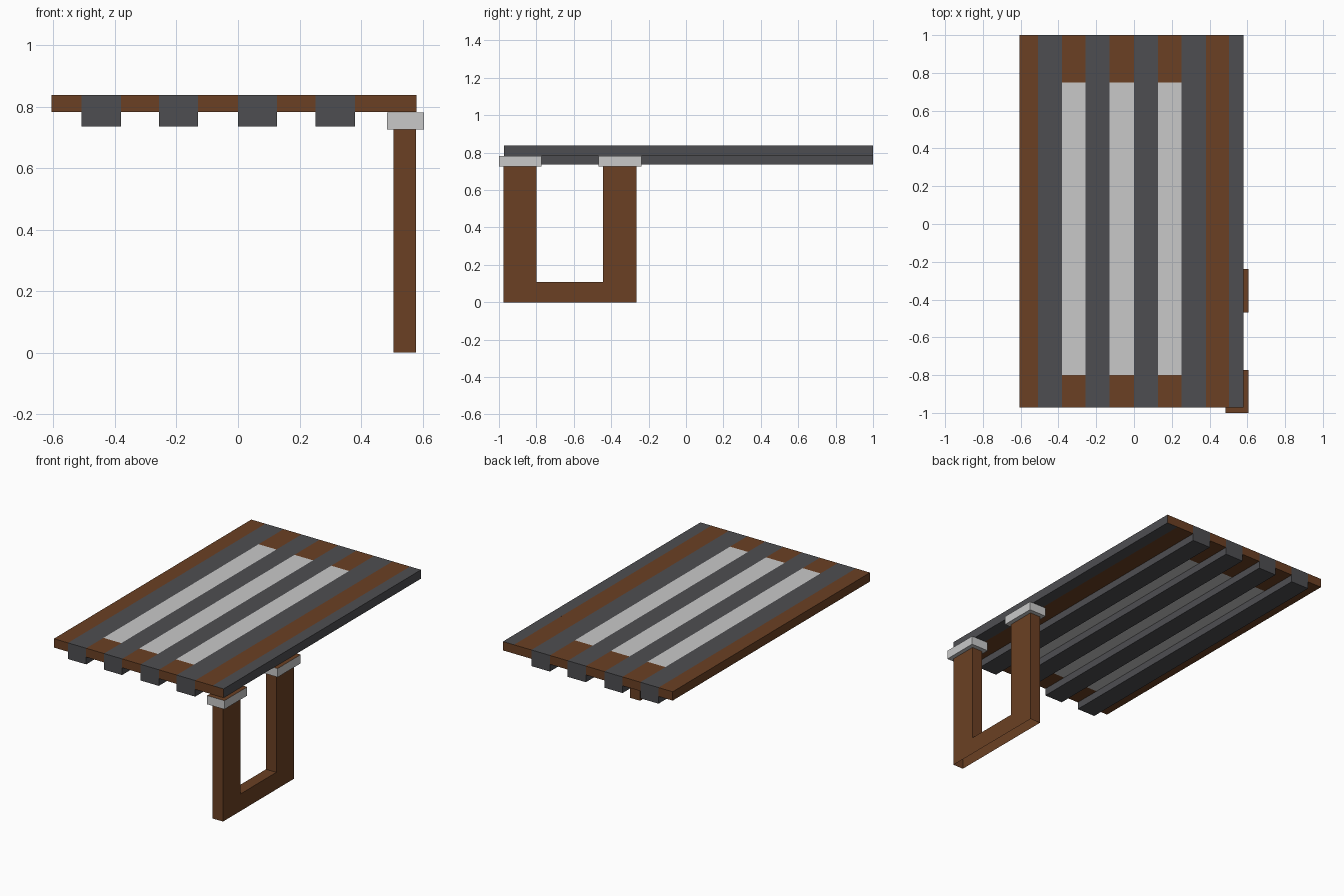
import bpy, bmesh

if "Cube" in bpy.data.objects:
    bpy.data.objects.remove(bpy.data.objects["Cube"])


def material(name, rgb):
    m = bpy.data.materials.new(name)
    m.diffuse_color = (*rgb, 1)
    m.use_nodes = True
    m.node_tree.nodes["Principled BSDF"].inputs["Base Color"].default_value = m.diffuse_color
    return m


BROWN = material("brown wood", (0.147, 0.051, 0.017))
DARK = material("dark grey", (0.076, 0.076, 0.083))
PALE = material("pale grey", (0.584, 0.584, 0.584))


def finish(name, bm, mats):
    bmesh.ops.recalc_face_normals(bm, faces=bm.faces)
    me = bpy.data.meshes.new(name)
    bm.to_mesh(me)
    bm.free()
    for m in mats:
        me.materials.append(m)
    ob = bpy.data.objects.new(name, me)
    bpy.context.collection.objects.link(ob)
    return ob


def box(name, x, y, z, mat, alt=None, alt_rule=None):
    """Box from ranges; faces whose normal meets alt_rule get the alt colour."""
    bm = bmesh.new()
    bmesh.ops.create_cube(bm, size=1)
    for v in bm.verts:
        v.co = [r[0] + (c + 0.5) * (r[1] - r[0]) for c, r in zip(v.co, (x, y, z))]
    ob = finish(name, bm, [mat, alt] if alt else [mat])
    if alt:
        for f in ob.data.polygons:
            f.material_index = int(alt_rule(f.normal))
    return ob


Y0, Y1 = -0.972, 1.0            # deck length
P0, P1 = -0.80, 0.75            # pale panel length
DECK = (0.782, 0.838)
BEAMS = [(-0.508, -0.381), (-0.256, -0.130), (0.0, 0.127), (0.252, 0.381)]

# Deep beams running the full length
for i, bx in enumerate(BEAMS):
    box(f"beam_{i + 1}", bx, (Y0, Y1), (0.736, 0.838), DARK)

# Deck infill between beams: wooden ends with a pale panel in the middle
for i in range(3):
    gap = (BEAMS[i][1], BEAMS[i + 1][0])
    box(f"front_board_{i + 1}", gap, (Y0, P0), DECK, BROWN)
    box(f"middle_panel_{i + 1}", gap, (P0, P1), DECK, PALE)
    box(f"back_board_{i + 1}", gap, (P1, Y1), DECK, BROWN)

# Outer boards and the dark edge strip with wooden ends
box("left_board", (-0.607, BEAMS[0][0]), (Y0, Y1), DECK, BROWN)
box("right_board", (BEAMS[3][1], 0.503), (Y0, Y1), DECK, BROWN)
box("edge_strip", (0.503, 0.58), (Y0, Y1), DECK, DARK, BROWN,
    lambda n: abs(n.y) > 0.5)

# U-shaped leg frame, open underneath
profile = [(-0.975, 0), (-0.265, 0), (-0.265, 0.726), (-0.443, 0.726),
           (-0.443, 0.108), (-0.80, 0.108), (-0.80, 0.726), (-0.975, 0.726)]
bm = bmesh.new()
face = bm.faces.new([bm.verts.new((0.506, y, z)) for y, z in profile])
ext = bmesh.ops.extrude_face_region(bm, geom=[face], use_keep_orig=True)
for v in ext["geom"]:
    if isinstance(v, bmesh.types.BMVert):
        v.co.x = 0.578
bmesh.ops.recalc_face_normals(bm, faces=bm.faces)
bottom = [f for f in bm.faces if all(v.co.z < 0.001 for v in f.verts)]
bmesh.ops.delete(bm, geom=bottom, context='FACES_ONLY')
finish("leg_frame", bm, [BROWN])

# Pale caps on the leg posts with wooden tops
for name, cy in (("front_cap", (-1.0, -0.772)), ("back_cap", (-0.468, -0.238))):
    box(name, (0.484, 0.605), cy, (0.726, 0.781), PALE, BROWN,
        lambda n: n.z > 0.5)
